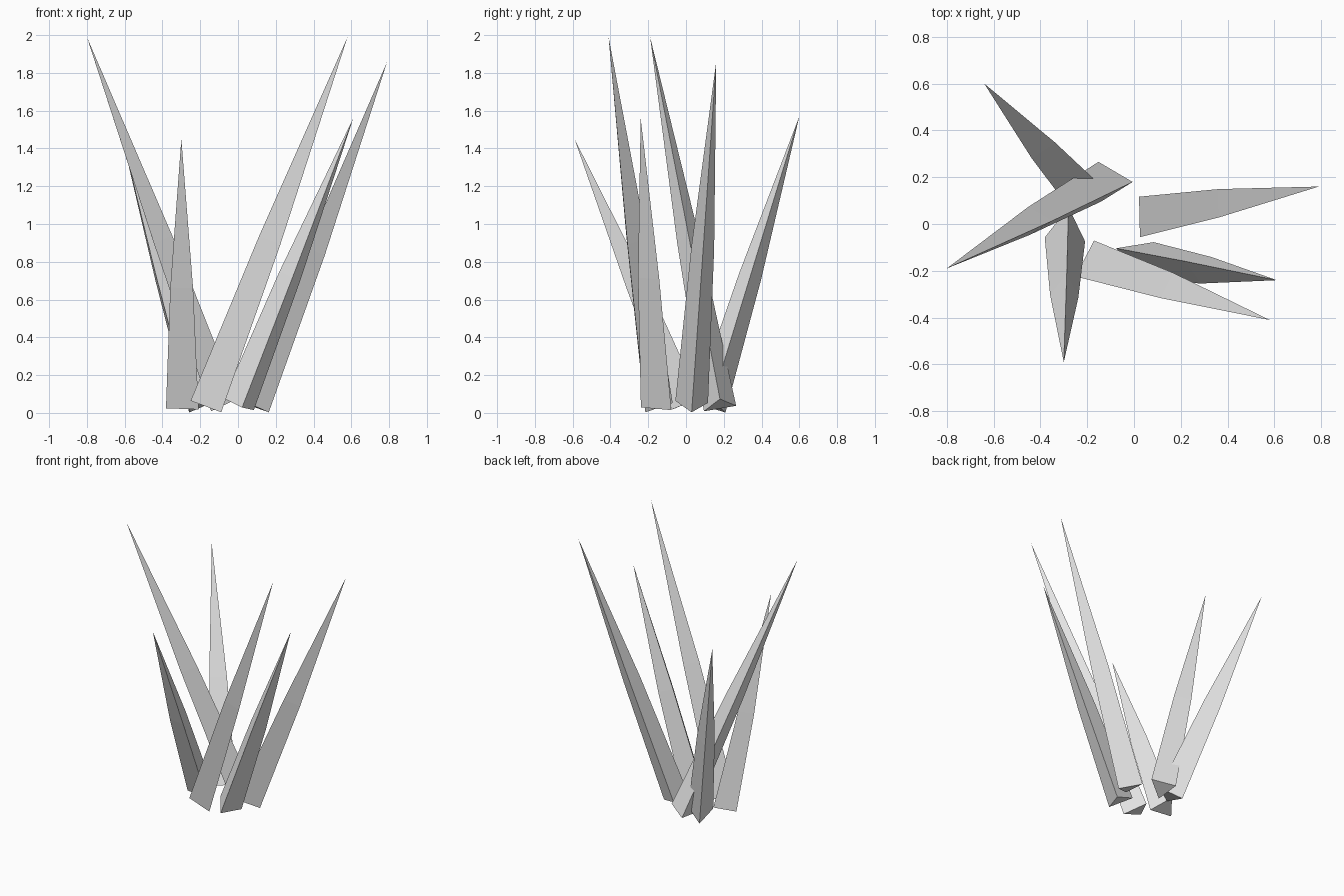
import bpy
import bmesh
import math
from mathutils import Vector, Quaternion

cube = bpy.data.objects.get("Cube")
if cube:
    bpy.data.objects.remove(cube, do_unlink=True)

# Single pale grey material
GREY = (0.8, 0.8, 0.8, 1.0)
grey = bpy.data.materials.new("pale grey")
grey.use_nodes = True
grey.diffuse_color = GREY
grey.node_tree.nodes["Principled BSDF"].inputs["Base Color"].default_value = GREY

SIDES = 3
RADIUS = 0.1
MID_HEIGHT = 0.45   # where the blade bends inward, as a fraction of its length
MID_SCALE = 0.7     # width there, relative to the base


def blade(name, base, tip, corner):
    """Three-sided spike from base centre to tip, with one base corner towards `corner`."""
    base, tip, corner = Vector(base), Vector(tip), Vector(corner)
    axis = tip - base
    up = axis.normalized()
    spoke = corner - base
    spoke = (spoke - up * spoke.dot(up)).normalized() * RADIUS
    spokes = [Quaternion(up, math.tau * i / SIDES) @ spoke for i in range(SIDES)]

    bm = bmesh.new()
    bottom = [bm.verts.new(base + s) for s in spokes]
    middle = [bm.verts.new(base + axis * MID_HEIGHT + s * MID_SCALE) for s in spokes]
    point = bm.verts.new(tip)
    bm.faces.new(bottom[::-1])
    for i in range(SIDES):
        j = (i + 1) % SIDES
        bm.faces.new((bottom[i], bottom[j], middle[j], middle[i]))
        bm.faces.new((middle[i], middle[j], point))
    bmesh.ops.recalc_face_normals(bm, faces=bm.faces)

    mesh = bpy.data.meshes.new(name)
    bm.to_mesh(mesh)
    bm.free()
    mesh.materials.append(grey)
    obj = bpy.data.objects.new(name, mesh)
    bpy.context.collection.objects.link(obj)


# Blades of the tuft: base centre, tip, base corner
blade("back_right_blade", (-0.21, 0.13, 0.04), (-0.64, 0.60, 1.57), (-0.26, 0.21, 0.01))
blade("tall_right_blade", (-0.10, 0.18, 0.04), (-0.80, -0.19, 1.99), (-0.01, 0.18, 0.07))
blade("front_blade", (-0.29, -0.02, 0.04), (-0.30, -0.59, 1.45), (-0.28, 0.07, 0.075))
blade("left_blade", (0.07, 0.03, 0.04), (0.79, 0.16, 1.86), (0.165, 0.03, 0.005))
blade("short_left_blade", (0.01, -0.14, 0.04), (0.61, -0.24, 1.56), (-0.075, -0.105, 0.065))
blade("tall_left_blade", (-0.17, -0.17, 0.04), (0.58, -0.41, 1.99), (-0.17, -0.07, 0.054))
